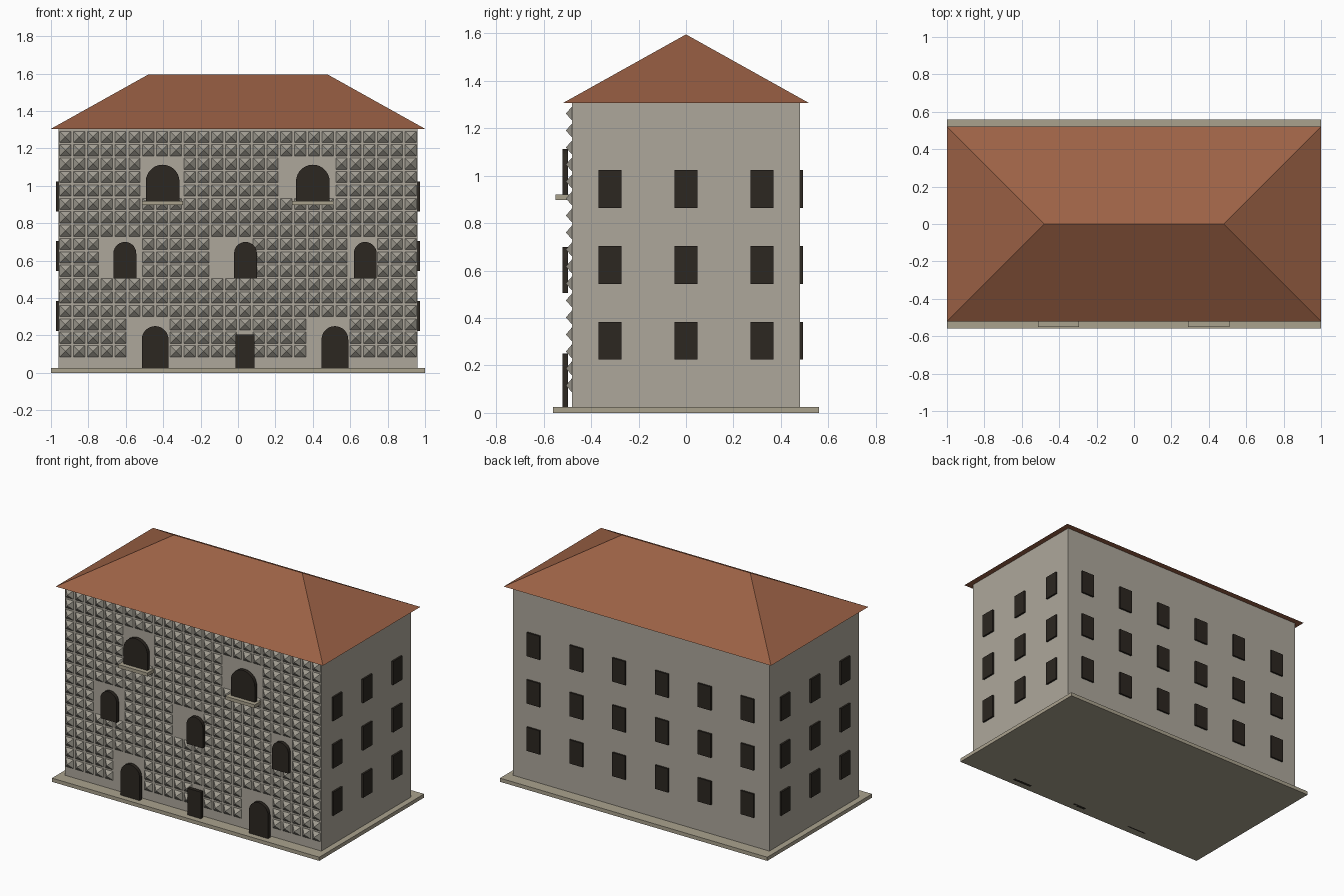
import bpy, bmesh, math
from mathutils import Matrix, Vector

if "Cube" in bpy.data.objects:
    bpy.data.objects.remove(bpy.data.objects["Cube"])


def material(name, rgb):
    m = bpy.data.materials.new(name)
    m.diffuse_color = (*rgb, 1)
    m.use_nodes = True
    m.node_tree.nodes["Principled BSDF"].inputs["Base Color"].default_value = m.diffuse_color
    return m


STONE = material("stone", (0.42, 0.39, 0.33))
STUD = material("stud_stone", (0.36, 0.34, 0.29))
BASE = material("base_stone", (0.40, 0.36, 0.27))
TILE = material("roof_tile", (0.33, 0.12, 0.06))
DARK = material("dark_opening", (0.025, 0.02, 0.015))


def finish(name, bm, mat):
    bmesh.ops.recalc_face_normals(bm, faces=bm.faces)
    me = bpy.data.meshes.new(name)
    bm.to_mesh(me)
    bm.free()
    me.materials.append(mat)
    ob = bpy.data.objects.new(name, me)
    bpy.context.collection.objects.link(ob)
    return ob


def add_box(bm, lo, hi):
    lo, hi = Vector(lo), Vector(hi)
    mat = Matrix.Translation((lo + hi) / 2) @ Matrix.Diagonal((*(hi - lo), 1))
    bmesh.ops.create_cube(bm, size=1, matrix=mat)


def box(name, lo, hi, mat):
    bm = bmesh.new()
    add_box(bm, lo, hi)
    return finish(name, bm, mat)


def arch(name, x, w, z0, z1, y0=-0.52, y1=-0.497, seg=14):
    # round-headed panel: rectangle topped by a half circle
    r = w / 2
    pts = [(x - r, z0), (x + r, z0)]
    pts += [(x + r * math.cos(math.pi * i / seg), z1 - r + r * math.sin(math.pi * i / seg))
            for i in range(seg + 1)]
    bm = bmesh.new()
    face = bm.faces.new([bm.verts.new((px, y0, pz)) for px, pz in pts])
    ext = bmesh.ops.extrude_face_region(bm, geom=[face], use_keep_orig=True)
    moved = [v for v in ext["geom"] if isinstance(v, bmesh.types.BMVert)]
    bmesh.ops.translate(bm, verts=moved, vec=(0, y1 - y0, 0))
    return finish(name, bm, DARK)


# base slab and wall block
box("base_slab", (-1, -0.56, 0), (1, 0.56, 0.025), BASE)
box("walls", (-0.96, -0.48, 0.02), (0.96, 0.48, 1.306), STONE)

# hipped roof: box whose top edge is pulled in to a ridge
bm = bmesh.new()
add_box(bm, (-1, -0.52, 1.305), (1, 0.52, 1.595))
for v in bm.verts:
    if v.co.z > 1.4:
        v.co.x *= 0.48
        v.co.y = 0
bmesh.ops.remove_doubles(bm, verts=bm.verts, dist=1e-4)
finish("roof", bm, TILE)

# diamond-point studs on the front; cleared blocks (col0, col1, row0, row1) around openings
cleared = [(6, 8, 12, 14), (16, 19, 12, 14),
           (3, 5, 6, 8), (11, 13, 6, 8), (21, 22, 6, 8),
           (5, 7, 0, 2), (13, 13, 0, 1), (18, 20, 0, 2)]
COLS, ROWS = 26, 17
step = 1.92 / COLS
h = 0.03
bm = bmesh.new()
for i in range(COLS):
    for j in range(ROWS):
        if any(a <= i <= b and c <= j <= d for a, b, c, d in cleared):
            continue
        x, z = -0.96 + step * (i + 0.5), 0.116 + 0.0716 * j
        base = [bm.verts.new((x + sx * h, -0.48, z + sz * h))
                for sx, sz in ((-1, -1), (1, -1), (1, 1), (-1, 1))]
        tip = bm.verts.new((x, -0.506, z))
        bm.faces.new(base)
        for k in range(4):
            bm.faces.new((base[k], base[(k + 1) % 4], tip))
finish("front_studs", bm, STUD)

# front openings
for x in (-0.403, 0.40):
    arch("upper_window", x, 0.18, 0.92, 1.113)
    box("window_sill", (x - 0.11, -0.55, 0.897), (x + 0.11, -0.48, 0.92), BASE)
for x in (-0.605, 0.04, 0.68):
    arch("middle_window", x, 0.122, 0.505, 0.70)
for x in (-0.443, 0.518):
    arch("arched_door", x, 0.143, 0, 0.25)
box("small_door", (-0.013, -0.52, 0), (0.087, -0.497, 0.205), DARK)

# plain windows on both sides and the back
side, back = bmesh.new(), bmesh.new()
for z in (0.304, 0.624, 0.944):
    z0, z1 = z - 0.08, z + 0.08
    for y in (-0.32, 0, 0.32):
        for x0, x1 in ((-0.972, -0.948), (0.948, 0.972)):
            add_box(side, (x0, y - 0.049, z0), (x1, y + 0.049, z1))
    for i in range(6):
        x = -0.8 + 0.32 * i
        add_box(back, (x - 0.049, 0.468, z0), (x + 0.049, 0.492, z1))
finish("side_windows", side, DARK)
finish("back_windows", back, DARK)
